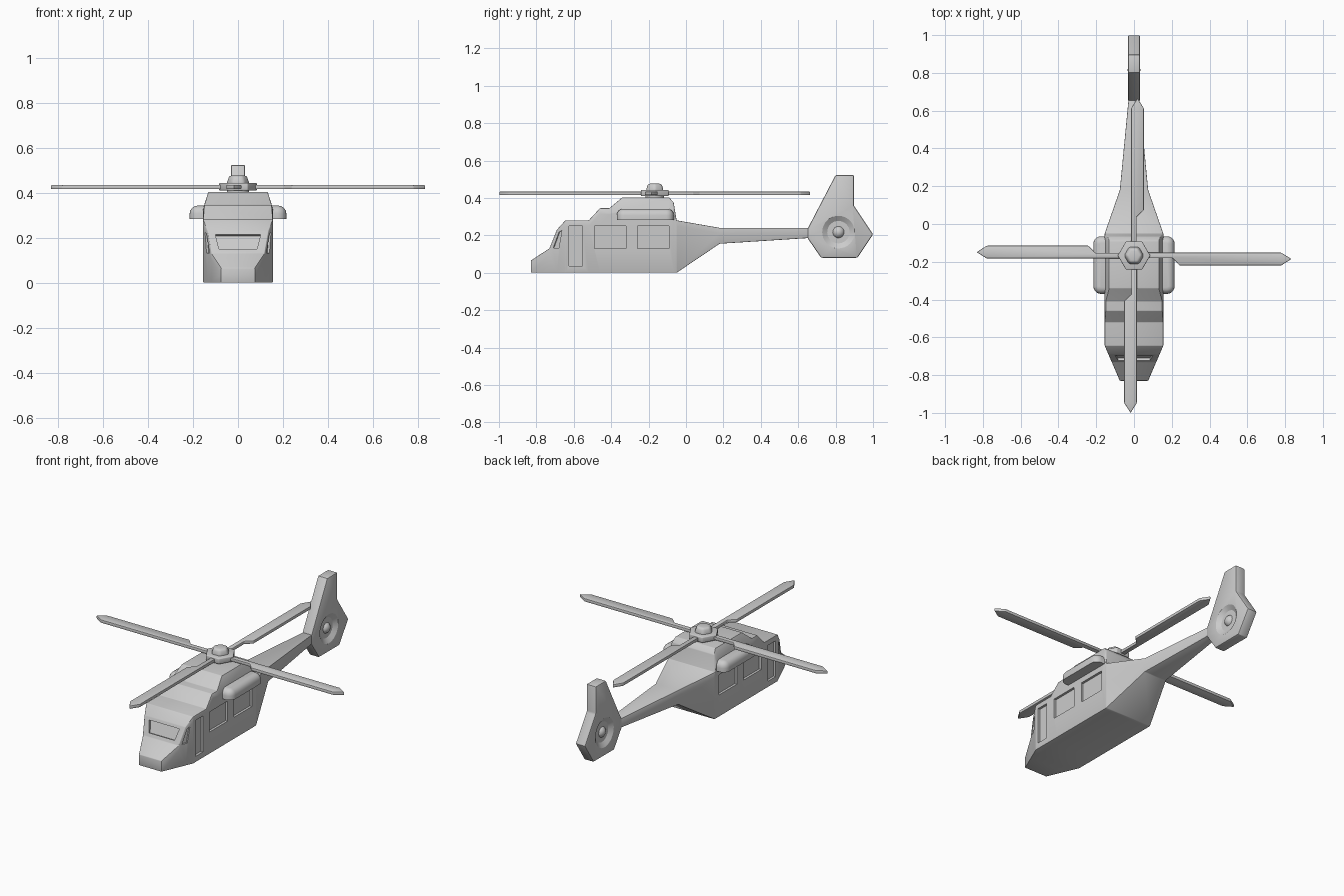
import bpy, bmesh
from math import pi, cos, sin
from mathutils import Vector, Matrix

if "Cube" in bpy.data.objects:
    bpy.data.objects.remove(bpy.data.objects["Cube"])


def new_object(name, bm):
    bmesh.ops.recalc_face_normals(bm, faces=bm.faces)
    mesh = bpy.data.meshes.new(name)
    bm.to_mesh(mesh)
    bm.free()
    ob = bpy.data.objects.new(name, mesh)
    bpy.context.collection.objects.link(ob)
    return ob


def prism(bm, points, offset):
    """Closed prism from an outline swept along offset."""
    offset = Vector(offset)
    a = [bm.verts.new(p) for p in points]
    b = [bm.verts.new(Vector(p) + offset) for p in points]
    bm.faces.new(a)
    bm.faces.new(b[::-1])
    for i in range(len(a)):
        j = (i + 1) % len(a)
        bm.faces.new((a[i], b[i], b[j], a[j]))


def recess(bm, points, normal, depth=0.014):
    """Cutter sunk into a surface by depth."""
    n = Vector(normal).normalized()
    prism(bm, [Vector(p) - n * depth for p in points], n * (depth + 0.02))


def apply(ob, kind, **settings):
    m = ob.modifiers.new(kind, kind)
    for k, v in settings.items():
        setattr(m, k, v)
    bpy.context.view_layer.objects.active = ob
    bpy.ops.object.modifier_apply(modifier=m.name)


def bevel(ob, width, segments=2):
    apply(ob, 'BEVEL', width=width, segments=segments, limit_method='ANGLE', angle_limit=0.26)


def cut(ob, cutter):
    cutter.hide_render = True
    apply(ob, 'BOOLEAN', operation='DIFFERENCE', object=cutter, solver='EXACT')
    bpy.data.objects.remove(cutter)


# Fuselage and tail boom: y, half width, top half width, bottom z, top z
def nose_x(y):
    return 0.075 + (y + 0.83) * 0.432


stations = [
    (-0.83, nose_x(-0.83), nose_x(-0.83), 0, 0.065),
    (-0.73, nose_x(-0.73), nose_x(-0.73), 0, 0.13),
    (-0.69, nose_x(-0.69), nose_x(-0.69), 0, 0.23),
    (-0.645, 0.155, 0.155, 0, 0.28),
    (-0.52, 0.155, 0.155, 0, 0.28),
    (-0.46, 0.155, 0.15, 0, 0.345),
    (-0.41, 0.155, 0.15, 0, 0.345),
    (-0.34, 0.155, 0.132, 0, 0.403),
    (-0.09, 0.155, 0.132, 0, 0.403),
    (-0.066, 0.155, 0.14, 0, 0.375),
    (-0.05, 0.155, 0.155, 0, 0.28),
    (0.18, 0.075, 0.075, 0.155, 0.24),
    (0.68, 0.027, 0.027, 0.187, 0.24)]
bm = bmesh.new()
rings = []
for y, w, wt, zb, zt in stations:
    zs = min(0.33, zt - 0.03)
    half = [(w, zb), (w, zs), (wt, zt)]
    ring = half + [(-x, z) for x, z in half[::-1]]
    rings.append([bm.verts.new((x, y, z)) for x, z in ring])
for a, b in zip(rings, rings[1:]):
    for i in range(6):
        j = (i + 1) % 6
        bm.faces.new((a[i], a[j], b[j], b[i]))
bm.faces.new(rings[0])
bm.faces.new(rings[-1][::-1])
fuselage = new_object("fuselage", bm)
bevel(fuselage, 0.006)

# Recessed doors and windows
bm = bmesh.new()
for s in (1, -1):
    for y0, y1, z0, z1 in ((-0.625, -0.553, 0.035, 0.25),
                           (-0.49, -0.32, 0.13, 0.25),
                           (-0.26, -0.09, 0.13, 0.25)):
        recess(bm, [(s * 0.155, y, z) for y, z in
                    ((y0, z0), (y1, z0), (y1, z1), (y0, z1))], (s, 0, 0))
    recess(bm, [(s * nose_x(y), y, z) for y, z in
                ((-0.71, 0.132), (-0.68, 0.132), (-0.664, 0.225), (-0.679, 0.218))],
           (s, -0.432, 0), 0.01)
recess(bm, [(x, -0.73 + (z - 0.13) * 0.4, z) for x, z in
            ((-0.085, 0.15), (0.085, 0.15), (0.1, 0.213), (-0.1, 0.213))], (0, -1, 0.4))
cut(fuselage, new_object("window_cutter", bm))

# Engine pods on both flanks, rounded outside and on top
for s, side in ((1, "right"), (-1, "left")):
    bm = bmesh.new()
    prism(bm, [(s * x, y, 0.283) for x, y in
               ((0.13, -0.37), (0.215, -0.37), (0.215, -0.065), (0.13, -0.065))], (0, 0, 0.059))
    corners = [e for e in bm.edges
               if all(abs(v.co.x) > 0.2 for v in e.verts)
               and abs(e.verts[0].co.z - e.verts[1].co.z) > 0.01]
    bmesh.ops.bevel(bm, geom=corners, offset=0.04, segments=5, profile=0.5, affect='EDGES')
    top = [e for e in bm.edges if all(v.co.z > 0.34 for v in e.verts)
           and not all(abs(v.co.x) < 0.131 for v in e.verts)]
    bmesh.ops.bevel(bm, geom=top, offset=0.035, segments=4, profile=0.5, affect='EDGES')
    new_object(side + "_engine_pod", bm)

# Tail fin with a sunken fan ring on each side
fin_outline = [(0.65, 0.235), (0.80, 0.523), (0.897, 0.523), (0.897, 0.36),
               (1.0, 0.205), (0.917, 0.08), (0.722, 0.08), (0.65, 0.185)]
bm = bmesh.new()
prism(bm, [(-0.032, y, z) for y, z in fin_outline], (0.064, 0, 0))
fin = new_object("tail_fin", bm)
bevel(fin, 0.007)
fan_centre = Vector((0, 0.815, 0.217))
bm = bmesh.new()
for s in (1, -1):
    place = Matrix.Translation(fan_centre + Vector((s * 0.029, 0, 0))) @ Matrix.Rotation(s * pi / 2, 4, 'Y')
    bmesh.ops.create_cone(bm, cap_ends=True, segments=32, radius1=0.06,
                          radius2=0.105, depth=0.03, matrix=place)
cut(fin, new_object("fan_cutter", bm))
bm = bmesh.new()
bmesh.ops.create_uvsphere(bm, u_segments=20, v_segments=12, radius=0.034,
                          matrix=Matrix.Translation(fan_centre))
new_object("tail_fan_hub", bm)

# Rotor hub: mast, hexagonal plate and tapered cap
ROTOR = Vector((0, -0.167, 0))


def hub_part(name, r1, r2, z0, z1, width, segments=6):
    bm = bmesh.new()
    bmesh.ops.create_cone(bm, cap_ends=True, segments=segments, radius1=r1, radius2=r2,
                          depth=z1 - z0, matrix=Matrix.Translation(ROTOR + Vector((0, 0, (z0 + z1) / 2))))
    for v in bm.verts:  # a hexagon corner points along x
        d = v.co - ROTOR
        if segments == 6:
            v.co = ROTOR + Vector((d.y, -d.x, d.z))
    ob = new_object(name, bm)
    if width:
        bevel(ob, width, 3)


hub_part("rotor_mast", 0.05, 0.05, 0.39, 0.42, 0, 16)
hub_part("rotor_hub", 0.086, 0.086, 0.409, 0.443, 0.005)
hub_part("rotor_cap", 0.056, 0.042, 0.435, 0.476, 0.012)

# Four identical rotor blades
blade = [(0.03, 0.015), (0.78, 0.015), (0.833, -0.018), (0.78, -0.052),
         (0.24, -0.052), (0.205, -0.014), (0.03, -0.014)]
for k in range(4):
    c, s = round(cos(k * pi / 2)), round(sin(k * pi / 2))
    bm = bmesh.new()
    prism(bm, [ROTOR + Vector((c * r - s * t, s * r + c * t, 0.415)) for r, t in blade], (0, 0, 0.019))
    bevel(new_object("rotor_blade_%d" % (k + 1), bm), 0.004)

# Smooth shading with sharp edges kept
bpy.ops.object.select_all(action='SELECT')
bpy.ops.object.shade_smooth_by_angle(angle=0.5)
